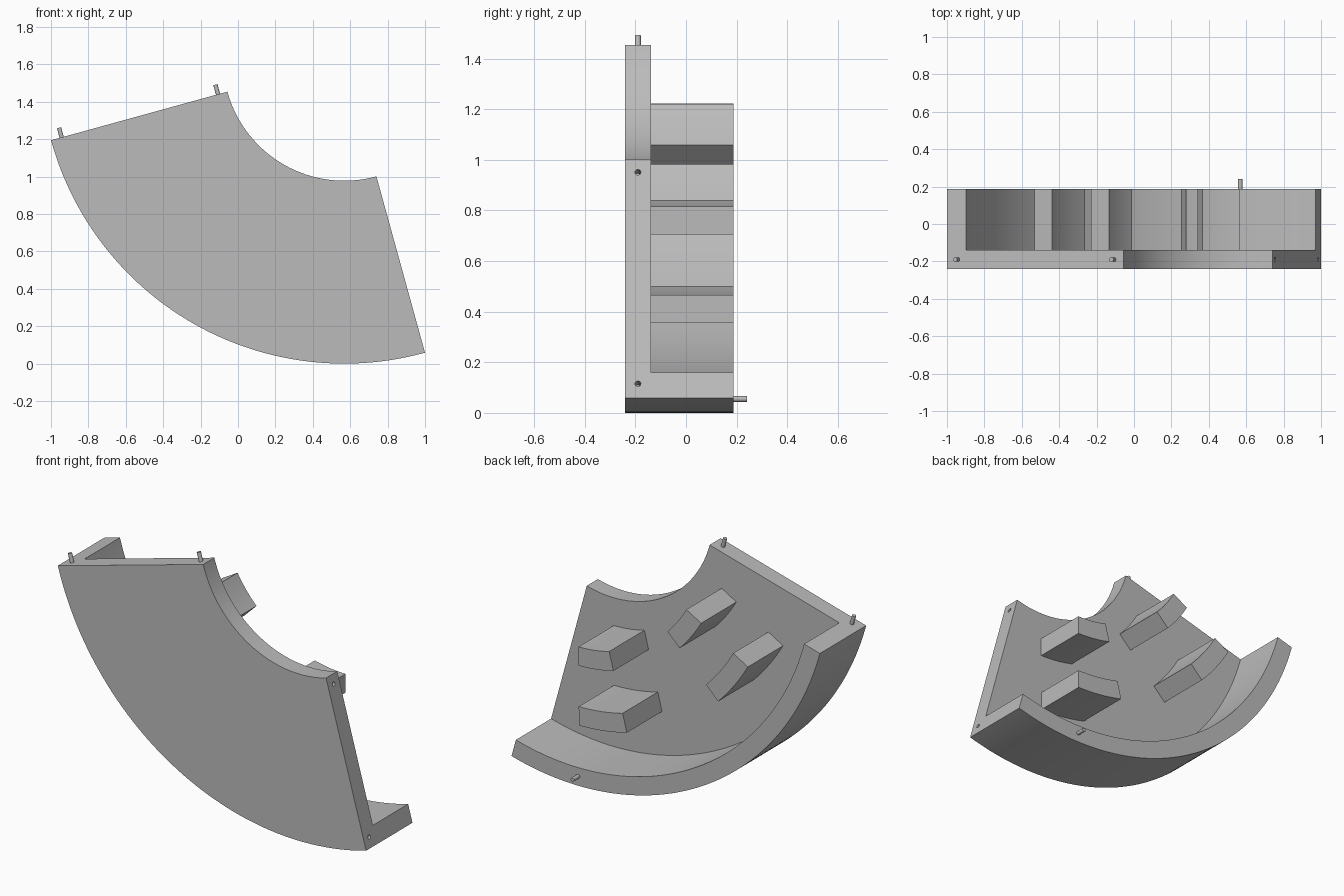
import bpy, bmesh
from math import radians, sin, cos
from mathutils import Vector

if "Cube" in bpy.data.objects:
    bpy.data.objects.remove(bpy.data.objects["Cube"], do_unlink=True)

# Main dimensions: ring centre, radii, depths and sweep
CX, CZ = 0.568, 1.626
R_OUT, R_IN, RIM = 1.626, 0.648, 0.106
FRONT, FLOOR, BACK = -0.241, -0.138, 0.188
START, END = 195.4, 285.4
ROD_R, ROD_Y = 0.0115, -0.19

grey = bpy.data.materials.new("plain grey")
grey.use_nodes = True
COLOUR = (0.5, 0.5, 0.5, 1)
grey.diffuse_color = COLOUR
grey.node_tree.nodes["Principled BSDF"].inputs["Base Color"].default_value = COLOUR


def on_ring(radius, angle, y):
    a = radians(angle)
    return Vector((CX + radius * cos(a), y, CZ + radius * sin(a)))


def finish(name, bm):
    bmesh.ops.recalc_face_normals(bm, faces=bm.faces)
    mesh = bpy.data.meshes.new(name)
    bm.to_mesh(mesh)
    bm.free()
    mesh.materials.append(grey)
    ob = bpy.data.objects.new(name, mesh)
    bpy.context.collection.objects.link(ob)
    return ob


def smooth(ob):
    bpy.ops.object.select_all(action="DESELECT")
    ob.select_set(True)
    bpy.context.view_layer.objects.active = ob
    bpy.ops.object.shade_smooth_by_angle(angle=radians(30))


def sweep(name, profile, a0, a1, steps):
    """Sweep a (radius, y) profile around the ring centre."""
    bm = bmesh.new()
    rings = [[bm.verts.new(on_ring(r, a0 + (a1 - a0) * i / steps, y)) for r, y in profile]
             for i in range(steps + 1)]
    n = len(profile)
    for p, q in zip(rings, rings[1:]):
        for j in range(n):
            k = (j + 1) % n
            bm.faces.new((p[j], p[k], q[k], q[j]))
    bm.faces.new(rings[0])
    bm.faces.new(rings[-1])
    return finish(name, bm)


def rod(name, a, b):
    """Thin cylinder between two points."""
    bm = bmesh.new()
    bmesh.ops.create_cone(bm, cap_ends=True, segments=20, radius1=ROD_R,
                          radius2=ROD_R, depth=(b - a).length)
    turn = (b - a).to_track_quat("Z", "Y").to_matrix().to_4x4()
    bmesh.ops.transform(bm, matrix=turn, verts=bm.verts)
    bmesh.ops.translate(bm, vec=(a + b) / 2, verts=bm.verts)
    return finish(name, bm)


# Face plate and outer rim as one L-shaped sweep
shell = sweep("curved_shell", [(R_IN, FRONT), (R_OUT, FRONT), (R_OUT, BACK),
                               (R_OUT - RIM, BACK), (R_OUT - RIM, FLOOR), (R_IN, FLOOR)],
              START, END, 72)

# Pins on the upper end, matching sockets in the lower end
for label, radius in (("inner", 0.70), ("outer", 1.567)):
    for kind, angle, back, ahead in (("pin", START, 0.02, 0.053), ("socket", END, 0.02, 0.06)):
        a = radians(angle)
        along = Vector((sin(a), 0, -cos(a)))
        base = on_ring(radius, angle, ROD_Y)
        ob = rod(f"{label}_{kind}", base - along * back, base + along * ahead)
        if kind == "pin":
            smooth(ob)
            continue
        ob.hide_render = True
        cut = shell.modifiers.new(f"{label}_socket", "BOOLEAN")
        cut.operation, cut.solver, cut.object = "DIFFERENCE", "EXACT", ob
        bpy.context.view_layer.objects.active = shell
        bpy.ops.object.modifier_apply(modifier=cut.name)
        bpy.data.objects.remove(ob, do_unlink=True)
smooth(shell)

# Pin on the back of the rim
base = on_ring(1.571, 270, BACK)
smooth(rod("rim_pin", base - Vector((0, 0.02, 0)), base + Vector((0, 0.053, 0))))

# Four curved blocks standing on the back of the plate
for row, r0, r1 in (("inner", 0.811, 0.921), ("outer", 1.161, 1.271)):
    for side, a0, a1 in (("upper", 210, 224.4), ("lower", 255.6, 269.8)):
        smooth(sweep(f"{row}_{side}_block",
                     [(r0, FLOOR - 0.01), (r1, FLOOR - 0.01), (r1, BACK), (r0, BACK)],
                     a0, a1, 12))
